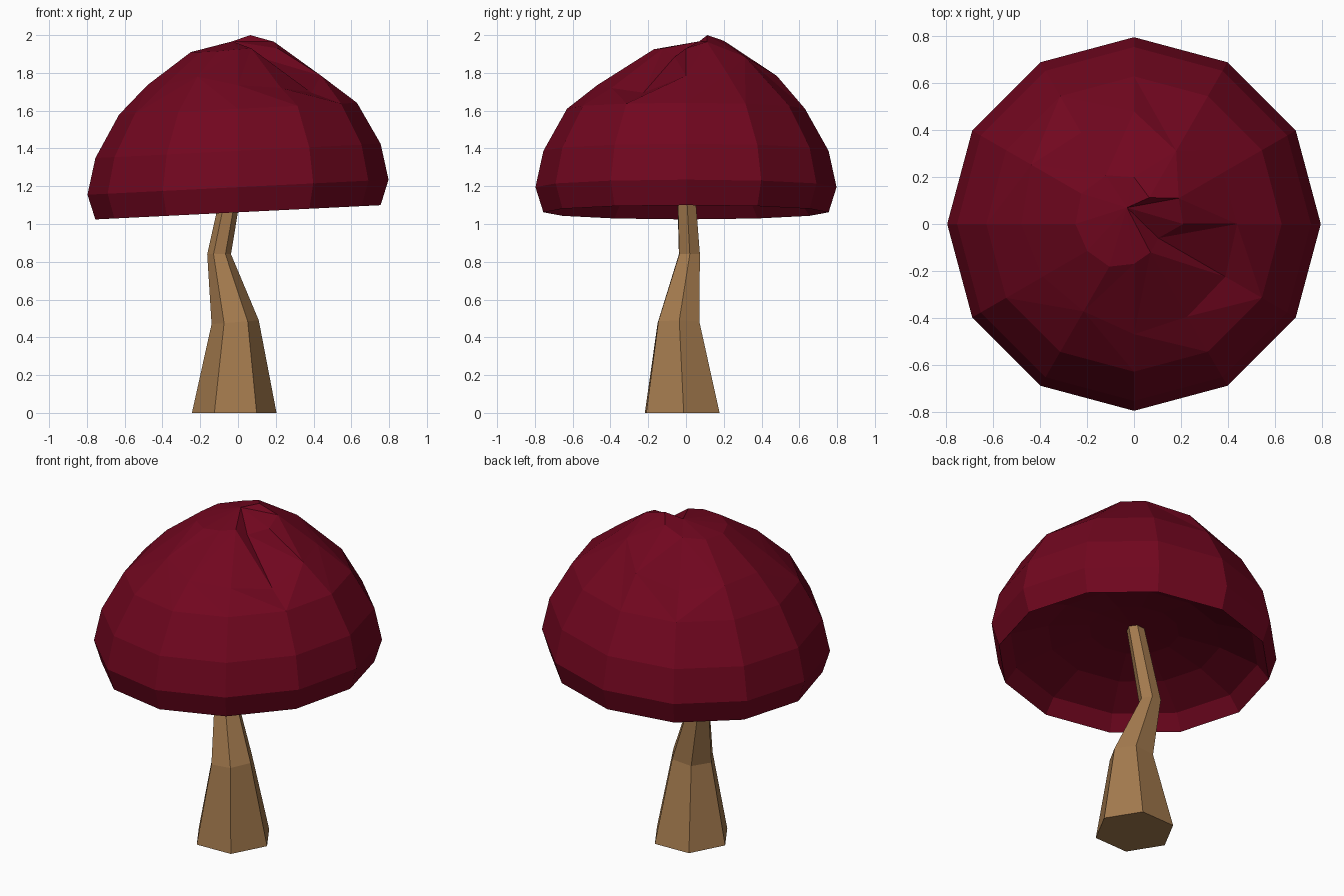
import bpy, bmesh, math

if "Cube" in bpy.data.objects:
    bpy.data.objects.remove(bpy.data.objects["Cube"])


def material(name, rgb):
    m = bpy.data.materials.new(name)
    m.diffuse_color = (*rgb, 1)
    m.use_nodes = True
    m.node_tree.nodes["Principled BSDF"].inputs["Base Color"].default_value = m.diffuse_color
    return m


def finish(bm, name, mat):
    bmesh.ops.recalc_face_normals(bm, faces=bm.faces)
    me = bpy.data.meshes.new(name)
    bm.to_mesh(me)
    bm.free()
    ob = bpy.data.objects.new(name, me)
    ob.data.materials.append(mat)
    bpy.context.collection.objects.link(ob)
    return ob


def skin(bm, rings, split=False):
    """Bridge consecutive rings; optionally split quads along the higher diagonal."""
    for a, b in zip(rings, rings[1:]):
        n = len(a)
        for i in range(n):
            j = (i + 1) % n
            if not split:
                bm.faces.new((a[i], a[j], b[j], b[i]))
            elif a[i].co.z + b[j].co.z > a[j].co.z + b[i].co.z:
                bm.faces.new((a[i], a[j], b[j]))
                bm.faces.new((a[i], b[j], b[i]))
            else:
                bm.faces.new((a[i], a[j], b[i]))
                bm.faces.new((a[j], b[j], b[i]))


def fan(bm, ring, point):
    tip = bm.verts.new(point)
    for i in range(len(ring)):
        bm.faces.new((ring[i], ring[(i + 1) % len(ring)], tip))


red = material("dark red", (0.165, 0.002, 0.0135))
brown = material("stem brown", (0.37, 0.195, 0.076))

# Stem: crooked hexagonal taper, rings are (x, y, z, radius, tilt)
bm = bmesh.new()
rings = []
for x, y, z, r, tilt in [(-0.02, -0.02, 0, 0.224, 0), (-0.015, -0.04, 0.48, 0.125, 0.08),
                         (-0.10, 0.018, 0.84, 0.063, 0), (-0.015, -0.005, 1.28, 0.05, 0)]:
    ring = []
    for k in range(6):
        a = math.radians(60 * k + 2)
        dx = r * math.cos(a)
        ring.append(bm.verts.new((x + dx, y + r * math.sin(a), z + tilt * dx)))
    rings.append(ring)
skin(bm, rings)
bm.faces.new(rings[0])
bm.faces.new(rings[-1])
finish(bm, "stem", brown)

# Cap: twelve-sided dome, slightly tilted, recessed underside and dented crown
tilted = [(0.25, 1.265), (0.48, 1.225), (0.69, 1.145), (0.755, 1.062), (0.797, 1.195),
          (0.755, 1.387), (0.63, 1.61)]
profile = [[(r, z + 0.05 * r * math.cos(math.radians(30 * k))) for k in range(12)]
           for r, z in tilted]
profile.append(list(zip(
    (.44, .44, .36, .48, .45, .506, .48, .45, .43, .47, .456, .45),
    (1.785, 1.795, 1.885, 1.785, 1.70, 1.74, 1.735, 1.735, 1.78, 1.735, 1.72, 1.695))))
profile.append(list(zip(
    (.21, .22, .13, .20, .24, .26, .25, .23, .21, .17, .14, .12),
    (1.93, 1.965, 2.0, 1.97, 1.93, 1.915, 1.91, 1.91, 1.915, 1.925, 1.93, 1.885))))

bm = bmesh.new()
rings = [[bm.verts.new((r * math.cos(math.radians(30 * k)), r * math.sin(math.radians(30 * k)), z))
          for k, (r, z) in enumerate(ring)] for ring in profile]
skin(bm, rings[:7])
skin(bm, rings[6:], split=True)
fan(bm, rings[0], (0, 0, 1.28))
fan(bm, rings[-1], (-0.03, 0.07, 1.967))
finish(bm, "cap", red)
